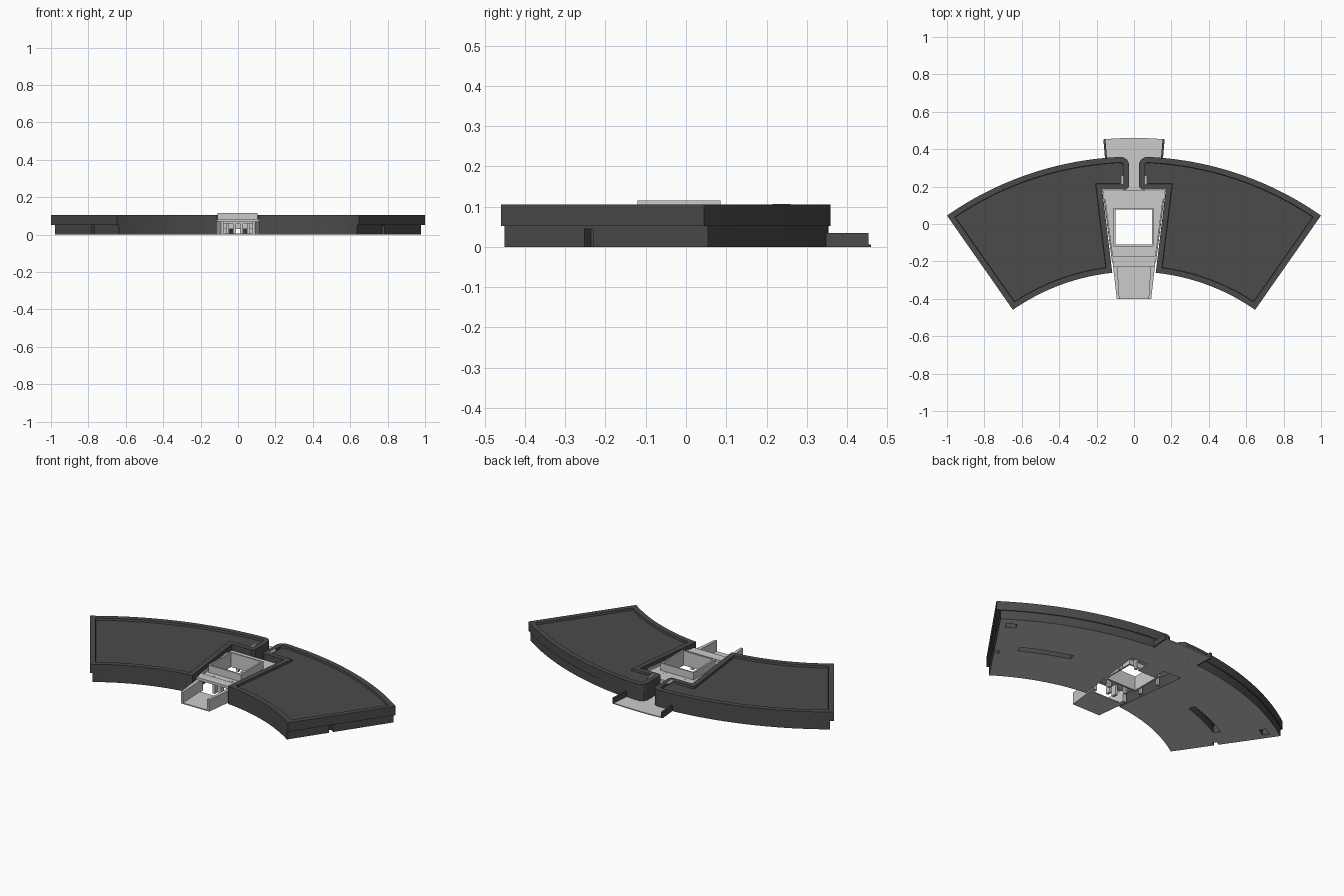
import bpy, bmesh
from math import sin, cos, radians

cube = bpy.data.objects.get("Cube")
if cube:
    bpy.data.objects.remove(cube, do_unlink=True)

CY = -1.385            # centre of the arcs on the y axis
R_IN, R_OUT = 1.13, 1.745


def material(name, v):
    m = bpy.data.materials.new(name)
    m.use_nodes = True
    m.diffuse_color = (v, v, v, 1)
    m.node_tree.nodes["Principled BSDF"].inputs["Base Color"].default_value = (v, v, v, 1)
    return m


DARK = material("dark grey", 0.07)
LIGHT = material("light grey", 0.6)


def arc(r, a0, a1, n=16):
    """Points on an arc, angles in degrees from +y towards +x."""
    angles = [radians(a0 + (a1 - a0) * i / n) for i in range(n + 1)]
    return [(r * sin(a), CY + r * cos(a)) for a in angles]


def sector(r0, r1, a0, a1, n=8):
    return arc(r0, a0, a1, n) + arc(r1, a1, a0, n)


def rect(x0, x1, y0, y1):
    return [(x0, y0), (x1, y0), (x1, y1), (x0, y1)]


def mirror_x(points):
    return [(-x, y) for x, y in points]


def prism(name, points, z0, z1, mat, lip=0, depth=0):
    """Extrude an outline; lip and depth sink a panel into the top."""
    bm = bmesh.new()
    base = bm.faces.new([bm.verts.new((x, y, z0)) for x, y in points])
    ext = bmesh.ops.extrude_face_region(bm, geom=[base])["geom"]
    for v in ext:
        if isinstance(v, bmesh.types.BMVert):
            v.co.z = z1
    bmesh.ops.recalc_face_normals(bm, faces=bm.faces[:])
    if lip:
        top = [f for f in bm.faces if f.normal.z > 0.9]
        bmesh.ops.inset_region(bm, faces=top, thickness=lip, use_even_offset=True)
        bmesh.ops.inset_region(bm, faces=top, thickness=0.002, depth=-depth, use_even_offset=True)
    mesh = bpy.data.meshes.new(name)
    bm.to_mesh(mesh)
    bm.free()
    ob = bpy.data.objects.new(name, mesh)
    mesh.materials.append(mat)
    bpy.context.collection.objects.link(ob)
    return ob


def cut(ob, outlines, z0, z1):
    """Subtract prisms from an object and apply the result."""
    for pts in outlines:
        cutter = prism("cutter", pts, z0, z1, ob.data.materials[0])
        cutter.hide_render = True
        mod = ob.modifiers.new("cut", "BOOLEAN")
        mod.operation, mod.solver, mod.object = "DIFFERENCE", "EXACT", cutter
        bpy.context.view_layer.objects.active = ob
        bpy.ops.object.modifier_apply(modifier=mod.name)
        bpy.data.objects.remove(cutter, do_unlink=True)


def wing_outline(r_out, end):
    notch = [(0.17, 0.185), (0.04, 0.185), (0.028, 0.197), (0.028, 0.325), (0.038, 0.345)]
    return arc(R_IN, end, 5.9) + notch + arc(r_out, 2, end, 24)


# Wings: rimmed tray above, slightly inset body with a light underside below
slots = [sector(1.41, 1.45, 17, 29), sector(1.37, 1.395, 33, 37), sector(1.65, 1.69, 31, 33)]
for side, flip in (("left", lambda p: p), ("right", mirror_x)):
    prism(side + "_wing_tray", flip(wing_outline(R_OUT, 34.96)), 0.052, 0.105, DARK, 0.03, 0.012)
    body = prism(side + "_wing_body", flip(wing_outline(R_OUT - 0.005, 34.2)), 0, 0.054, DARK)
    cut(body, [flip(s) for s in slots], -0.02, 0.045)
    body.data.materials.append(LIGHT)
    for f in body.data.polygons:
        if f.normal.z < -0.9 and f.center.z < 0.01:
            f.material_index = 1
    # Small tab on the rim and side wall of the rear flap
    prism(side + "_rim_tab", flip(rect(0.058, 0.07, 0.215, 0.26)), 0.1, 0.107, LIGHT)
    prism(side + "_flap_wall", flip(sector(1.735, 1.845, 4.75, 5.1, 1)), 0, 0.035, DARK)
    # Side wall of the front channel
    prism(side + "_channel_wall",
          flip([(0.078, -0.4), (0.092, -0.4), (0.115, -0.2), (0.09, -0.2)]), 0, 0.07, LIGHT)
    # Inner leg and posts below the middle plate
    prism(side + "_leg", flip(rect(0.012, 0.028, -0.2, -0.17)), 0, 0.07, LIGHT)
    for i, (x, y) in enumerate([(0.055, -0.14), (0.12, -0.09), (0.13, 0.04), (0.07, 0.1)]):
        prism(f"{side}_post_{i}", flip(rect(x - 0.008, x + 0.008, y - 0.008, y + 0.008)),
              0.005, 0.073, LIGHT)
    # Raised edge of the middle plate
    prism(side + "_plate_edge", flip([(0.109, -0.2), (0.117, -0.2), (0.16, 0.13), (0.152, 0.13)]),
          0.06, 0.085, LIGHT)

# Rear floor running between the wings, and the flap beyond them
prism("rear_floor", rect(-0.055, 0.055, 0.1, 0.37), 0, 0.006, LIGHT)
prism("rear_flap", sector(1.74, 1.845, -5, 5), 0, 0.006, LIGHT)

# Front channel floor and cross beam
prism("channel_floor", [(-0.085, -0.4), (0.085, -0.4), (0.105, -0.23), (-0.105, -0.23)],
      0, 0.006, LIGHT)
prism("cross_beam", rect(-0.112, 0.112, -0.23, -0.175), 0.07, 0.085, LIGHT)

# Middle plate and collar around the square opening
hole = [rect(-0.1, 0.095, -0.11, 0.078)]
plate = prism("middle_plate", [(-0.118, -0.2), (0.118, -0.2), (0.168, 0.18), (-0.168, 0.18)],
              0.06, 0.072, LIGHT)
cut(plate, hole, -0.05, 0.2)
collar = prism("collar", rect(-0.11, 0.105, -0.12, 0.086), 0.03, 0.115, LIGHT)
cut(collar, hole, -0.05, 0.2)
